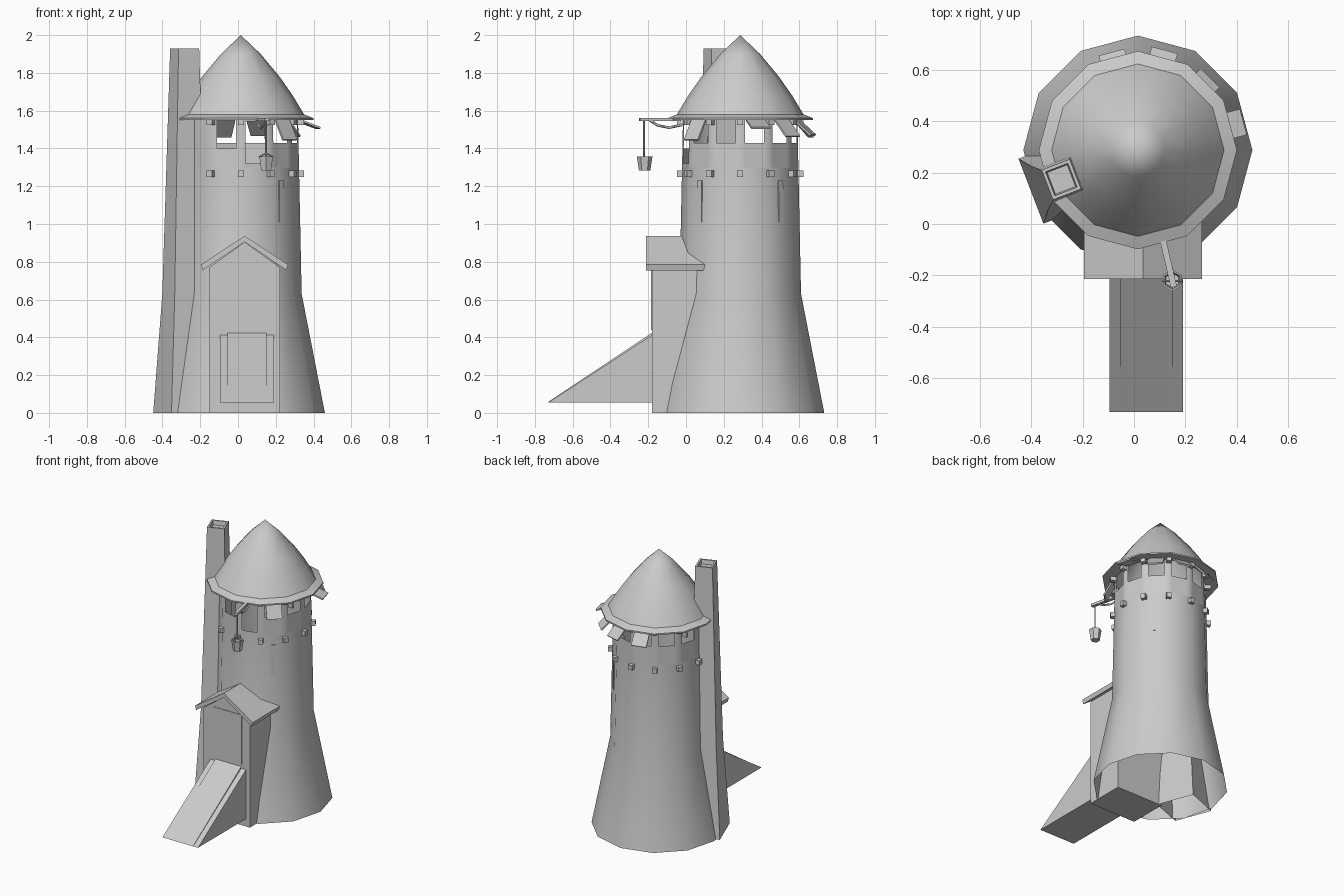
import bpy, math
from mathutils import Vector

if "Cube" in bpy.data.objects:
    bpy.data.objects.remove(bpy.data.objects["Cube"])

CX, CY, N = 0.015, 0.287, 12
rad = math.radians


def make(name, verts, faces, smooth=None, weld=False):
    me = bpy.data.meshes.new(name)
    me.from_pydata([tuple(v) for v in verts], [], faces)
    ob = bpy.data.objects.new(name, me)
    bpy.context.collection.objects.link(ob)
    import bmesh
    bm = bmesh.new()
    bm.from_mesh(me)
    if weld:
        bmesh.ops.remove_doubles(bm, verts=bm.verts, dist=1e-5)
    bmesh.ops.recalc_face_normals(bm, faces=bm.faces)
    bm.to_mesh(me)
    bm.free()
    if smooth:
        bpy.ops.object.select_all(action='DESELECT')
        bpy.context.view_layer.objects.active = ob
        ob.select_set(True)
        bpy.ops.object.shade_smooth_by_angle(angle=rad(smooth))
    return ob


def polar(r, deg, z):
    return Vector((CX + r * math.cos(rad(deg)), CY + r * math.sin(rad(deg)), z))


BOX = [(0, 1, 3, 2), (4, 6, 7, 5), (0, 4, 5, 1), (2, 3, 7, 6), (0, 2, 6, 4), (1, 5, 7, 3)]


def box(name, c, x, y, z):
    """Box about c with half-extent vectors x, y, z."""
    c, x, y, z = map(Vector, (c, x, y, z))
    return make(name, [c + i * x + j * y + k * z for i in (-1, 1) for j in (-1, 1) for k in (-1, 1)], BOX)


def prism(name, pts, axis, a, b):
    """Extrude a 2D outline along x (pts = y,z) or y (pts = x,z)."""
    put = (lambda p, t: (t, p[0], p[1])) if axis == 'x' else (lambda p, t: (p[0], t, p[1]))
    n = len(pts)
    faces = [tuple(range(n)), tuple(range(2 * n - 1, n - 1, -1))]
    faces += [(i, (i + 1) % n, (i + 1) % n + n, i + n) for i in range(n)]
    return make(name, [put(p, a) for p in pts] + [put(p, b) for p in pts], faces)


# tower shell: open tube whose top band carries the window openings
verts, faces = [], []


def quad(*p):
    faces.append(tuple(range(len(verts), len(verts) + 4)))
    verts.extend(p)


sills = {-105: 1.40, -75: 1.32, -45: 1.43, -15: 1.43, 15: 1.43, 45: 1.43,
         75: 1.43, 105: 1.43, 135: 1.43, 165: 1.43}
rows = [(0.445, 0), (0.322, 0.63), (0.308, 1.30), (0.303, 1.56)]
for mid in range(-165, 180, 30):
    L, R = mid - 15, mid + 15
    for (r0, z0), (r1, z1) in zip(rows[:2], rows[1:3]):
        quad(polar(r0, L, z0), polar(r0, R, z0), polar(r1, R, z1), polar(r1, L, z1))
    (r0, z0), (r1, z1) = rows[2:]

    def at(u, z):
        t = (z - z0) / (z1 - z0)
        r = r0 + (r1 - r0) * t
        return polar(r, L, z).lerp(polar(r, R, z), u)
    if mid in sills:
        s = sills[mid]
        quad(at(0, z0), at(.17, z0), at(.17, z1), at(0, z1))
        quad(at(.83, z0), at(1, z0), at(1, z1), at(.83, z1))
        quad(at(.17, z0), at(.83, z0), at(.83, s), at(.17, s))
    else:
        quad(at(0, z0), at(1, z0), at(1, z1), at(0, z1))
make("tower_wall", verts, faces, 40, True)

# roof: bell-shaped cone with a flat brim
prof = [(0.30, 1.55), (0.385, 1.55), (0.385, 1.56), (0.335, 1.58), (0.275, 1.68), (0.205, 1.78), (0.105, 1.90)]
rv = [polar(r, 30 * i, z) for r, z in prof for i in range(N)] + [polar(0, 0, 2.0)]
rf = [(k * N + i, k * N + (i + 1) % N, (k + 1) * N + (i + 1) % N, (k + 1) * N + i)
      for k in range(len(prof) - 1) for i in range(N)]
top = (len(prof) - 1) * N
rf += [(top + i, top + (i + 1) % N, len(rv) - 1) for i in range(N)]
make("roof", rv, rf, 35)


def frame(deg):
    d = Vector((math.cos(rad(deg)), math.sin(rad(deg)), 0))
    return d, Vector((-d.y, d.x, 0))


# beam ends in two rings
for i in range(N):
    d, t = frame(30 * i)
    for z in (1.265, 1.54):
        box("beam_end", polar(0.312, 30 * i, z), d * .022, t * .016, (0, 0, .017))

# propped shutters
for deg, tilt in ((15, 20), (45, 46), (75, 42), (105, 48), (-45, 62)):
    d, t = frame(deg)
    s = d * math.cos(rad(tilt)) - Vector((0, 0, math.sin(rad(tilt))))
    n = s.cross(t)
    box("shutter", polar(0.31, deg, 1.55) + s * .06, s * .06, t * .052, n * .005)

# arrow slits
for deg in (-45, 45):
    d, t = frame(deg)
    box("arrow_slit", polar(0.303, deg, 1.12), d * .003 + Vector((0, 0, 0)), t * .017, Vector((0, 0, .11)) - d * .001)

# chimney: tapering square flue with a hollow top
d, t = frame(201)
sec = [(0.445, 0.20, .135, 0), (0.41, 0.23, .092, .63), (0.377, 0.26, .062, 1.93),
       (0.365, 0.272, .050, 1.93), (0.360, 0.277, .045, 1.90)]
cv = []
for ro, ri, w, z in sec:
    c = Vector((CX, CY, z))
    cv += [c + d * ro - t * w, c + d * ro + t * w, c + d * ri + t * w, c + d * ri - t * w]
cf = [(4 * k + i, 4 * k + (i + 1) % 4, 4 * k + 4 + (i + 1) % 4, 4 * k + 4 + i) for k in range(4) for i in range(4)]
make("chimney", cv, cf + [(16, 17, 18, 19)], 30)

# porch with gable roof and door
PX = 0.035
prism("porch", [(PX - .187, 0), (PX + .187, 0), (PX + .187, .77), (PX, .905), (PX - .187, .77)], 'y', -.18, .10)
prism("porch_roof", [(PX - .222, .755), (PX, .905), (PX + .222, .755), (PX + .23, .785), (PX, .937),
                     (PX - .23, .785)], 'y', -.213, .10)
box("door", (.043, -.18, .62), (.115, 0, 0), (0, .004, 0), (0, 0, .18))

# entrance ramp
prism("ramp", [(-.73, .055), (-.175, .055), (-.175, .415)], 'x', -.095, .19)
prism("ramp_tread", [(-.73, .058), (-.178, .058), (-.178, .425)], 'x', -.055, .152)


def tube(name, pts, r, sides):
    cu = bpy.data.curves.new(name, 'CURVE')
    cu.dimensions = '3D'
    cu.bevel_depth, cu.bevel_resolution, cu.use_fill_caps = r, sides, True
    sp = cu.splines.new('POLY')
    sp.points.add(len(pts) - 1)
    for p, q in zip(sp.points, pts):
        p.co = (*q, 1)
    bpy.context.collection.objects.link(bpy.data.objects.new(name, cu))


# hoist: beam, brace, rope and bucket
a, b = Vector((.105, -.03, 1.553)), Vector((.155, -.245, 1.553))
u = (b - a).normalized()
box("hoist_beam", (a + b) / 2, (b - a) / 2, u.cross(Vector((0, 0, 1))) * .012, (0, 0, .009))
tube("hoist_brace", [(.105, -.02, 1.525), (.12, -.09, 1.51), (.138, -.15, 1.522), (.148, -.19, 1.548)], .007, 0)
tube("rope", [(.149, -.222, 1.55), (.149, -.222, 1.36)], .005, 0)
rings = [(.03, 1.282), (.037, 1.33), (.042, 1.358), (.034, 1.358), (.028, 1.31)]
bv = [(.149 + r * math.sin(rad(60 * i)), -.219 + r * math.cos(rad(60 * i)), z) for r, z in rings for i in range(6)]
bf = [(6 * k + i, 6 * k + (i + 1) % 6, 6 * k + 6 + (i + 1) % 6, 6 * k + 6 + i) for k in range(4) for i in range(6)]
make("bucket", bv, bf + [tuple(range(6)), tuple(range(24, 30))], 30)
# bucket handle
tube("bucket_handle", [(.111, -.222, 1.355), (.149, -.222, 1.375), (.187, -.222, 1.355)], .004, 0)
